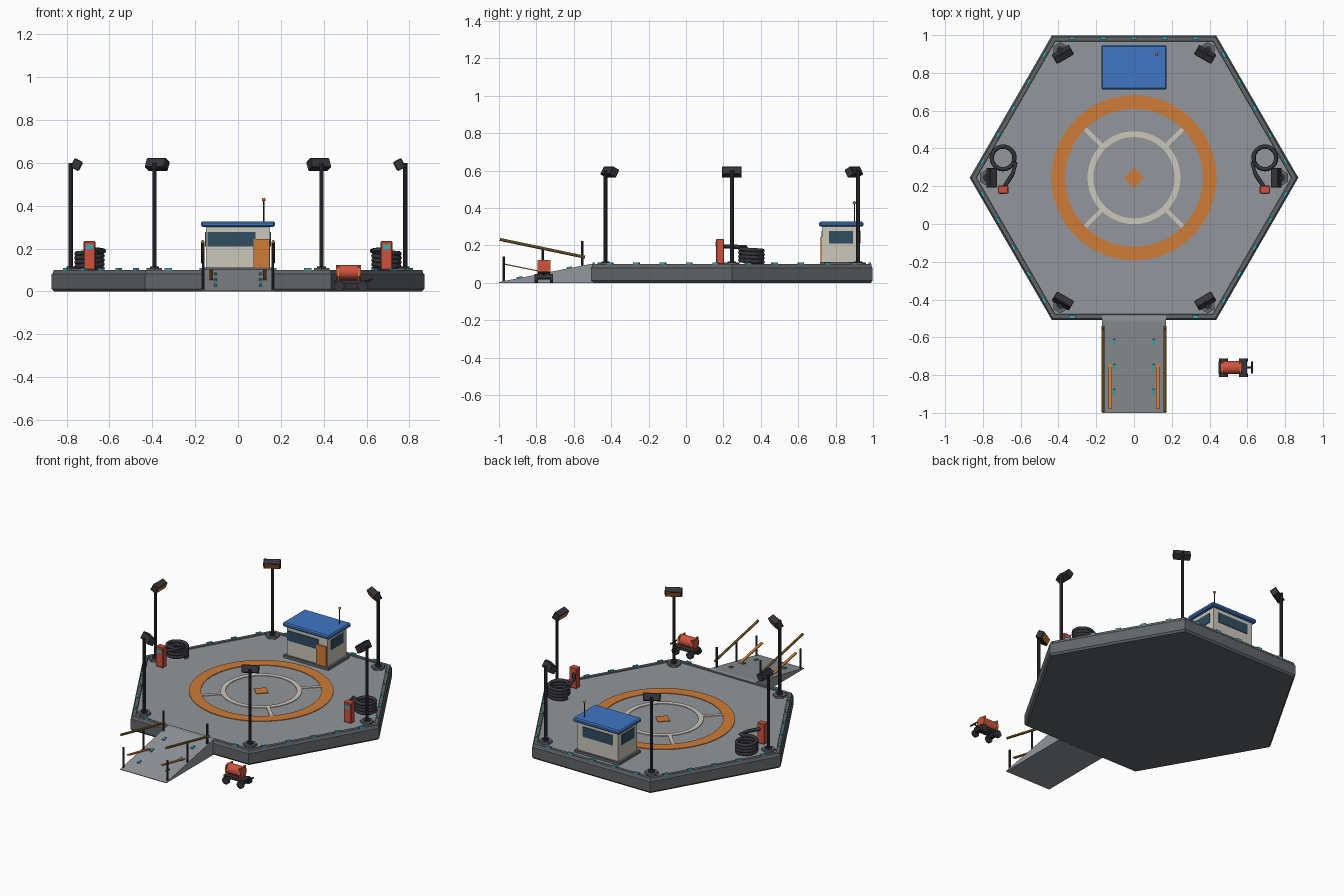
import bpy, bmesh, math
from math import sin, cos, pi, radians
from mathutils import Matrix, Vector

if "Cube" in bpy.data.objects:
    bpy.data.objects.remove(bpy.data.objects["Cube"], do_unlink=True)


def material(name, r, g, b):
    m = bpy.data.materials.new(name)
    m.use_nodes = True
    m.diffuse_color = (r, g, b, 1)
    m.node_tree.nodes["Principled BSDF"].inputs["Base Color"].default_value = (r, g, b, 1)
    return m


DECK = material("light concrete", .29, .305, .325)
BODY = material("dark concrete", .12, .13, .14)
BLACK = material("black metal", .035, .035, .043)
BLUE = material("roof blue", .05, .18, .55)
ORANGE = material("orange", .62, .2, .04)
RED = material("red", .62, .085, .05)
CREAM = material("cream", .6, .57, .5)
GOLD = material("dull gold", .33, .2, .04)
GLASS = material("window glass", .03, .075, .12)
TEAL = material("teal", .04, .42, .5)

C = Vector((0, .245, 0))      # pad centre
R = .87                       # pad corner radius
APOTHEM = R * cos(pi / 6)


def finish(bm, name, mat, bevel=0, smooth=False):
    bmesh.ops.recalc_face_normals(bm, faces=bm.faces)
    me = bpy.data.meshes.new(name)
    bm.to_mesh(me)
    bm.free()
    ob = bpy.data.objects.new(name, me)
    bpy.context.collection.objects.link(ob)
    me.materials.append(mat)
    if smooth:
        bpy.context.view_layer.objects.active = ob
        bpy.ops.object.select_all(action='DESELECT')
        ob.select_set(True)
        bpy.ops.object.shade_smooth_by_angle(angle=radians(35))
    if bevel:
        mod = ob.modifiers.new("Bevel", 'BEVEL')
        mod.width, mod.segments = bevel, 1
    return ob


def box(name, mat, loc, size, rot=None, bevel=0):
    bm = bmesh.new()
    m = Matrix.Translation(loc) @ (rot or Matrix()) @ Matrix.Diagonal((*size, 1))
    bmesh.ops.create_cube(bm, size=1, matrix=m)
    return finish(bm, name, mat, bevel)


def rod(name, mat, a, b, r, sides=10):
    a, b = Vector(a), Vector(b)
    m = Matrix.Translation((a + b) / 2) @ (b - a).to_track_quat('Z', 'Y').to_matrix().to_4x4()
    bm = bmesh.new()
    bmesh.ops.create_cone(bm, cap_ends=True, segments=sides, radius1=r, radius2=r,
                          depth=(b - a).length, matrix=m)
    return finish(bm, name, mat, smooth=sides > 6)


def lathe_ring(name, mat, profile, steps):
    """Sweep a closed (radius, z) profile around the pad centre."""
    bm = bmesh.new()
    rings = [[bm.verts.new(C + Vector((r * cos(2 * pi * i / steps), r * sin(2 * pi * i / steps), z)))
              for r, z in profile] for i in range(steps)]
    n = len(profile)
    for i in range(steps):
        p, q = rings[i], rings[(i + 1) % steps]
        for j in range(n):
            bm.faces.new((p[j], p[(j + 1) % n], q[(j + 1) % n], q[j]))
    return finish(bm, name, mat)


def turn(a):
    return Matrix.Rotation(a, 4, 'Z')


# Hexagonal platform with raised kerb
rod("platform_base", BODY, C + Vector((0, 0, .008)), C + Vector((0, 0, .084)), R, 6).data.transform(Matrix())
bpy.data.objects.remove(bpy.data.objects["platform_base"])
bm = bmesh.new()
levels = [[bm.verts.new(C + Vector((r * cos(i * pi / 3), r * sin(i * pi / 3), z))) for i in range(6)]
          for r, z in ((R - .012, 0), (R, .012), (R, .08), (R - .012, .09))]
bm.faces.new(levels[0])
bm.faces.new(levels[-1])
for lo, hi in zip(levels, levels[1:]):
    for i in range(6):
        j = (i + 1) % 6
        bm.faces.new((lo[i], lo[j], hi[j], hi[i]))
finish(bm, "platform_base", BODY)
rod("deck_surface", DECK, C + Vector((0, 0, .085)), C + Vector((0, 0, .094)), R - .03, 6).data.update()
deck = bpy.data.objects["deck_surface"]
deck.data.transform(Matrix.Translation(C) @ turn(pi / 6) @ Matrix.Translation(-C))
if max(v.co.x for v in deck.data.vertices) < R - .04:
    deck.data.transform(Matrix.Translation(C) @ turn(pi / 6) @ Matrix.Translation(-C))
lathe_ring("kerb", BODY, [(R - .005, .085), (R - .01, .1), (R - .034, .1), (R - .04, .085)], 6)

# Edge lights along every side, leaving the ramp opening free
for side in range(6):
    a = side * pi / 3 + pi / 6
    out, along = Vector((cos(a), sin(a), 0)), Vector((-sin(a), cos(a), 0))
    for k in range(-2, 3):
        if side == 4 and abs(k) < 2:
            continue
        box("edge_light", TEAL, C + out * (APOTHEM - .016) + along * k * .163 + Vector((0, 0, .102)),
            (.014, .034, .014), turn(a))

# Painted landing markings
Z0, Z1 = .092, .098
for name, mat, r0, r1 in (("outer_circle", ORANGE, .365, .437), ("inner_circle", CREAM, .215, .246)):
    lathe_ring(name, mat, [(r0, Z0), (r1, Z0), (r1, Z1), (r0, Z1)], 64)
for k in range(4):
    a = pi / 4 + k * pi / 2
    box("marking_spoke", CREAM, C + Vector((cos(a) * .302, sin(a) * .302, .095)), (.126, .023, .006), turn(a))
box("centre_diamond", ORANGE, C + Vector((0, 0, .095)), (.075, .075, .006), turn(pi / 4))

# Floodlights at the six corners, heads tipped inward and down
for k in range(6):
    a = k * pi / 3
    foot = C + Vector((cos(a), sin(a), 0)) * .78
    up = Vector((0, 0, 1))
    rod("floodlight_foot", BODY, foot + up * .09, foot + up * .108, .042, 6)
    rod("floodlight_collar", BLACK, foot + up * .105, foot + up * .115, .022)
    rod("floodlight_pole", BLACK, foot + up * .1, foot + up * .6, .0105)
    tilt = turn(a + pi) @ Matrix.Rotation(radians(28), 4, 'Y')
    head = foot + tilt.to_3x3() @ Vector((.012, 0, .012)) - Vector((cos(a), sin(a), 0)) * .01 + up * .587
    box("floodlight_head", BLACK, head, (.042, .105, .048), tilt, .003)
    box("floodlight_lens", ORANGE, head + tilt.to_3x3() @ Vector((.022, 0, 0)), (.004, .09, .036), tilt)

# Control hut
hx, hy = .15, .1
hut = Vector((0, .828, 0))
box("hut_plinth", BODY, hut + Vector((0, 0, .1)), (.33, .225, .024))
box("hut_walls", CREAM, hut + Vector((0, 0, .205)), (2 * hx, 2 * hy, .19))
box("hut_roof", BLUE, hut + Vector((0, .002, .314)), (.345, .236, .026), bevel=.007)
box("hut_front_window", GLASS, hut + Vector((-.03, -hy, .243)), (.225, .008, .066))
box("hut_back_window", GLASS, hut + Vector((0, hy, .243)), (.225, .008, .066))
for s in (-1, 1):
    box("hut_side_window", GLASS, hut + Vector((s * hx, 0, .243)), (.008, .128, .066))
box("hut_door", ORANGE, hut + Vector((.11, -hy - .003, .178)), (.073, .012, .132))
rod("antenna", BLACK, (.12, .9, .32), (.12, .9, .425), .003, 8)
bm = bmesh.new()
bmesh.ops.create_icosphere(bm, subdivisions=2, radius=.009, matrix=Matrix.Translation((.12, .9, .428)))
finish(bm, "antenna_beacon", ORANGE, smooth=True)

# Access ramp: a wedge lapping over the kerb
bm = bmesh.new()
profile = ((-1, 0), (-.5, 0), (-.485, .101), (-.51, .101), (-1, .004))
left, right = [[bm.verts.new((s * .17, y, z)) for y, z in profile] for s in (1, -1)]
bm.faces.new(left)
bm.faces.new(right)
for i in range(5):
    j = (i + 1) % 5
    bm.faces.new((left[i], left[j], right[j], right[i]))
finish(bm, "ramp", DECK)


def ramp_z(y):
    return .004 + (y + 1) * .198


slope = Matrix.Rotation(math.atan(.198), 4, 'X')
for s in (-1, 1):
    # Handrail, posts, low guide strip and floor markers
    for y in (-.975, -.765, -.555):
        z = ramp_z(y)
        rod("ramp_post", BLACK, (s * .162, y, z - .005), (s * .162, y, z + .132), .0065, 8)
    rod("ramp_handrail", GOLD, (s * .165, -.995, .232), (s * .165, -.54, .137), .008, 8)
    box("ramp_guide_strip", ORANGE, (s * .125, -.862, .078), (.018, .24, .006),
        Matrix.Rotation(-.2, 4, 'X'))
    for y in (-.625, -.757, -.89):
        box("ramp_marker", TEAL, (s * .105, y, ramp_z(y) + .003), (.014, .03, .008), slope)

# Fuel pumps with coiled hoses
for s in (-1, 1):
    px, py = s * .693, .182
    box("pump_body", RED, (px, py, .167), (.055, .043, .135), bevel=.004)
    box("pump_screen", TEAL, (px, py - .022, .207), (.034, .004, .022))
    cu = bpy.data.curves.new("hose_coil", 'CURVE')
    cu.dimensions, cu.bevel_depth, cu.bevel_resolution = '3D', .0115, 2
    turns, n = 4, 24
    pts = [(s * (-.693 + .06 * cos(2 * pi * i / n)), .35 + .06 * sin(2 * pi * i / n), .106 + .02 * i / n)
           for i in range(turns * n - 1)]
    pts += [(s * -.625, .32, .19), (s * -.645, .26, .193), (s * -.685, .2, .195)]
    sp = cu.splines.new('POLY')
    sp.points.add(len(pts) - 1)
    for p, (x, y, z) in zip(sp.points, pts):
        p.co = (x, y, z, 1)
    cu.materials.append(BLACK)
    bpy.context.collection.objects.link(bpy.data.objects.new("hose_coil", cu))

# Fuel cart beside the ramp
cx, cy = .52, -.76
box("cart_frame", BLACK, (cx + .003, cy, .044), (.15, .066, .016))
rod("cart_tank", RED, (cx - .062, cy, .09), (cx + .053, cy, .09), .034, 16)
for x in (cx - .052, cx + .043):
    box("tank_cradle", ORANGE, (x, cy, .088), (.008, .07, .07))
for x in (cx - .047, cx + .06):
    rod("cart_axle", BLACK, (x, cy - .04, .024), (x, cy + .04, .024), .006, 8)
    box("axle_mount", BLACK, (x, cy, .032), (.03, .05, .02))
    for s in (-1, 1):
        rod("cart_wheel", BLACK, (x, cy + s * .032, .024), (x, cy + s * .049, .024), .024, 14)
rod("cart_tow_bar", BLACK, (cx + .07, cy, .044), (cx + .105, cy, .056), .005, 8)
rod("cart_handle", BLACK, (cx + .104, cy - .032, .056), (cx + .104, cy + .032, .056), .005, 8)
